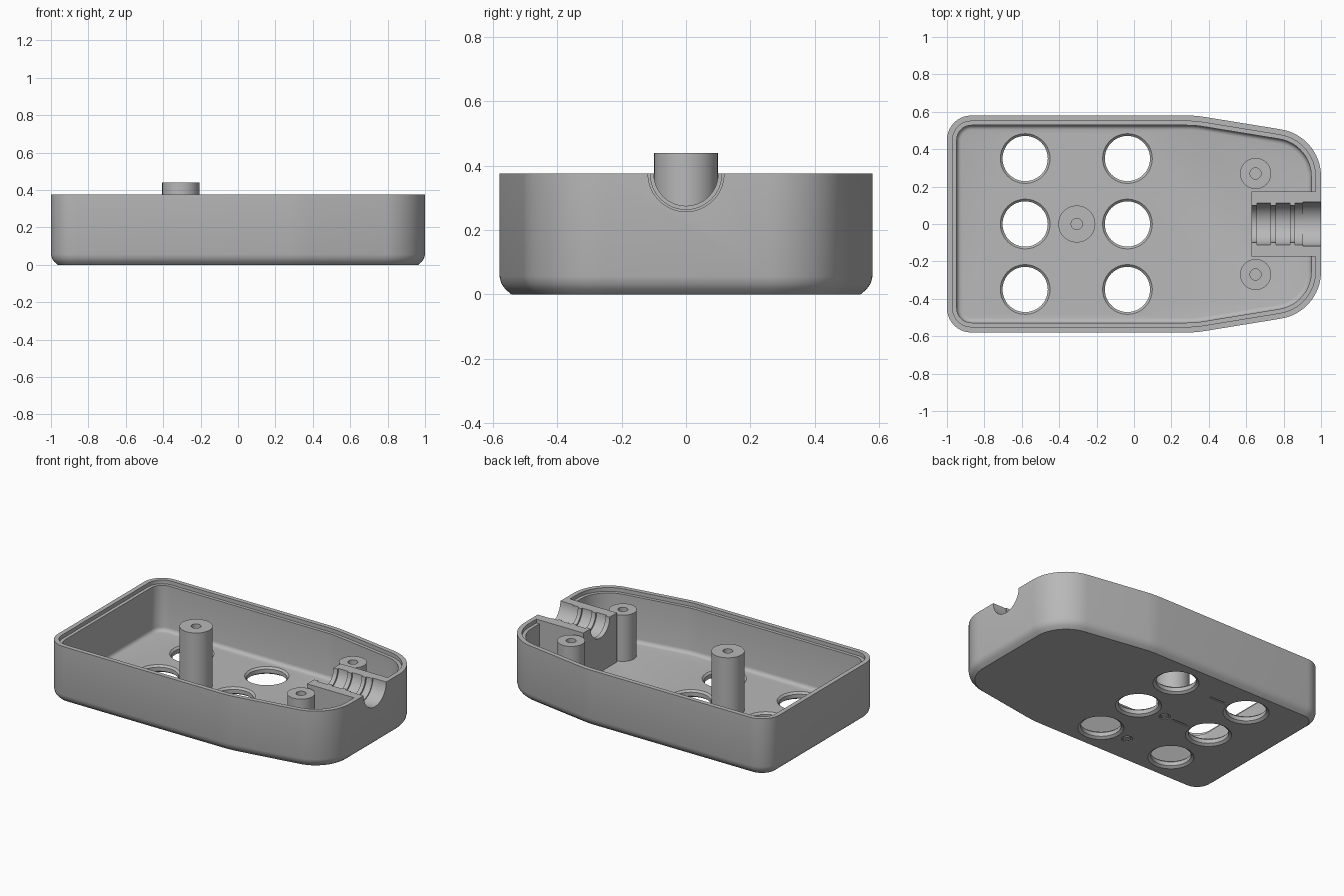
import bpy, bmesh
from math import cos, sin, tan, pi
from mathutils import Vector, Matrix

old = bpy.data.objects.get("Cube")
if old:
    bpy.data.objects.remove(old, do_unlink=True)

grey = bpy.data.materials.new("light grey plastic")
grey.use_nodes = True
COLOUR = (0.48, 0.48, 0.48, 1)
grey.diffuse_color = COLOUR
grey.node_tree.nodes["Principled BSDF"].inputs["Base Color"].default_value = COLOUR

HEIGHT, FLOOR, WALL, LIP = 0.375, 0.05, 0.052, 0.03


def make_object(name, bm):
    bmesh.ops.recalc_face_normals(bm, faces=bm.faces)
    mesh = bpy.data.meshes.new(name)
    bm.to_mesh(mesh)
    bm.free()
    mesh.materials.append(grey)
    ob = bpy.data.objects.new(name, mesh)
    bpy.context.collection.objects.link(ob)
    return ob


def loft(bm, rings, closed=False):
    """Skin rings of equal point count; cap the ends or join them."""
    loops = [[bm.verts.new(p) for p in ring] for ring in rings]
    n = len(loops[0])
    pairs = list(zip(loops, loops[1:]))
    if closed:
        pairs.append((loops[-1], loops[0]))
    for a, b in pairs:
        for i in range(n):
            j = (i + 1) % n
            bm.faces.new((a[i], a[j], b[j], b[i]))
    if not closed:
        bm.faces.new(loops[0])
        bm.faces.new(loops[-1])


def revolve(bm, profile, matrix, n=48, closed=False):
    """Spin (radius, height) points about the local z axis."""
    rings = [[matrix @ Vector((r * cos(2 * pi * k / n), r * sin(2 * pi * k / n), h))
              for k in range(n)] for r, h in profile]
    loft(bm, rings, closed)


def box(bm, lo, hi):
    lo, hi = Vector(lo), Vector(hi)
    m = Matrix.Translation((lo + hi) / 2) @ Matrix.Diagonal((hi - lo).to_4d())
    bmesh.ops.create_cube(bm, size=1, matrix=m)


def rounded(corners):
    """Outline with each (x, y, radius, steps) corner filleted."""
    pts = []
    for i, (x, y, r, steps) in enumerate(corners):
        p = Vector((x, y))
        before = (Vector(corners[i - 1][:2]) - p).normalized()
        after = (Vector(corners[(i + 1) % len(corners)][:2]) - p).normalized()
        half = before.angle(after) / 2
        centre = p + (before + after).normalized() * r / sin(half)
        start = p + before * r / tan(half) - centre
        turn = pi - 2 * half
        for k in range(steps + 1):
            pts.append(centre + Matrix.Rotation(turn * k / steps, 2) @ start)
    return pts


def inset(pts, d, z):
    """Offset an anticlockwise outline inwards by d, at height z."""
    ring = []
    for i, p in enumerate(pts):
        e1 = (p - pts[i - 1]).normalized()
        e2 = (pts[(i + 1) % len(pts)] - p).normalized()
        n1, n2 = Vector((-e1.y, e1.x)), Vector((-e2.y, e2.x))
        q = p + (n1 + n2) * d / (1 + n1.dot(n2))
        ring.append((q.x, q.y, z))
    return ring


def cut(ob, cutter):
    mod = ob.modifiers.new("cut", "BOOLEAN")
    mod.operation, mod.solver, mod.object = "DIFFERENCE", "EXACT", cutter
    bpy.context.view_layer.objects.active = ob
    bpy.ops.object.modifier_apply(modifier=mod.name)


def smooth(ob):
    bpy.ops.object.select_all(action="DESELECT")
    ob.select_set(True)
    bpy.context.view_layer.objects.active = ob
    bpy.ops.object.shade_smooth_by_angle(angle=0.52)


# Case outline: square rear, tapered and rounded cable end
half = [(1, 0.471, 0.255, 16), (0.33, 0.58, 0.6, 5), (-1, 0.58, 0.13, 10)]
outline = rounded(half + [(x, -y, r, s) for x, y, r, s in reversed(half)])

# Open tray with rounded bottom edge, stepped rim and filleted floor
F = 0.025
section = [(0.037, 0), (0.018, 0.016), (0.006, 0.033), (0, 0.056),
           (0, HEIGHT), (LIP, HEIGHT), (LIP, HEIGHT - 0.025), (WALL, HEIGHT - 0.025)]
section += [(WALL + F * (1 - cos(a)), FLOOR + F * (1 - sin(a)))
            for a in (k * pi / 8 for k in range(5))]
bm = bmesh.new()
loft(bm, [inset(outline, d, z) for d, z in section])
tray = make_object("case_tray", bm)

# Cable clamp block against the end wall
bm = bmesh.new()
box(bm, (0.627, -0.175, FLOOR - 0.01), (1 - LIP, 0.175, HEIGHT))
block = make_object("cable_clamp_block", bm)

# Ribbed cable channel cutter, stepped along x
steps = [(0.1, 0.5), (0.1, 0.657), (0.111, 0.657), (0.111, 0.73), (0.1, 0.73),
         (0.1, 0.76), (0.111, 0.76), (0.111, 0.834), (0.1, 0.834), (0.1, 0.86),
         (0.111, 0.86), (0.111, 0.903), (0.118, 0.903), (0.118, 1.1)]
bm = bmesh.new()
revolve(bm, steps, Matrix.Translation((0, 0, HEIGHT)) @ Matrix.Rotation(pi / 2, 4, "Y"), 64)
channel = make_object("channel_cutter", bm)

# Six round floor openings with chamfered edges
C = 0.012
hole = [(0.155, -0.012), (0.121, 0.012), (0.121, FLOOR - C), (0.145, FLOOR + C)]
bm = bmesh.new()
for x in (-0.582, -0.035):
    for y in (-0.35, 0, 0.35):
        revolve(bm, hole, Matrix.Translation((x, y, 0)))
holes = make_object("floor_hole_cutter", bm)

# Shallow engraved rings and dashes on the underside
D = 0.006
bm = bmesh.new()
for y in (0, -0.35):
    revolve(bm, [(0.024, -D), (0.034, -D), (0.034, D), (0.024, D)],
            Matrix.Translation((-0.24, y, 0)), 24, closed=True)
for y in (0, 0.35):
    box(bm, (-0.42, y - 0.006, -D), (-0.30, y + 0.006, D))
marks = make_object("engraving_cutter", bm)

for ob, cutter in ((tray, channel), (block, channel), (tray, holes), (tray, marks)):
    cut(ob, cutter)
for cutter in (channel, holes, marks):
    bpy.data.objects.remove(cutter, do_unlink=True)

# Screw posts with blind pilot holes
posts = []
for name, x, y, r, top in (("centre_post", -0.306, 0, 0.099, 0.44),
                           ("left_post", 0.65, 0.27, 0.083, 0.355),
                           ("right_post", 0.65, -0.27, 0.083, 0.355)):
    bm = bmesh.new()
    revolve(bm, [(r, FLOOR - 0.01), (r, top), (0.03, top), (0.03, top - 0.2)],
            Matrix.Translation((x, y, 0)))
    posts.append(make_object(name, bm))

for ob in [tray, block] + posts:
    smooth(ob)
